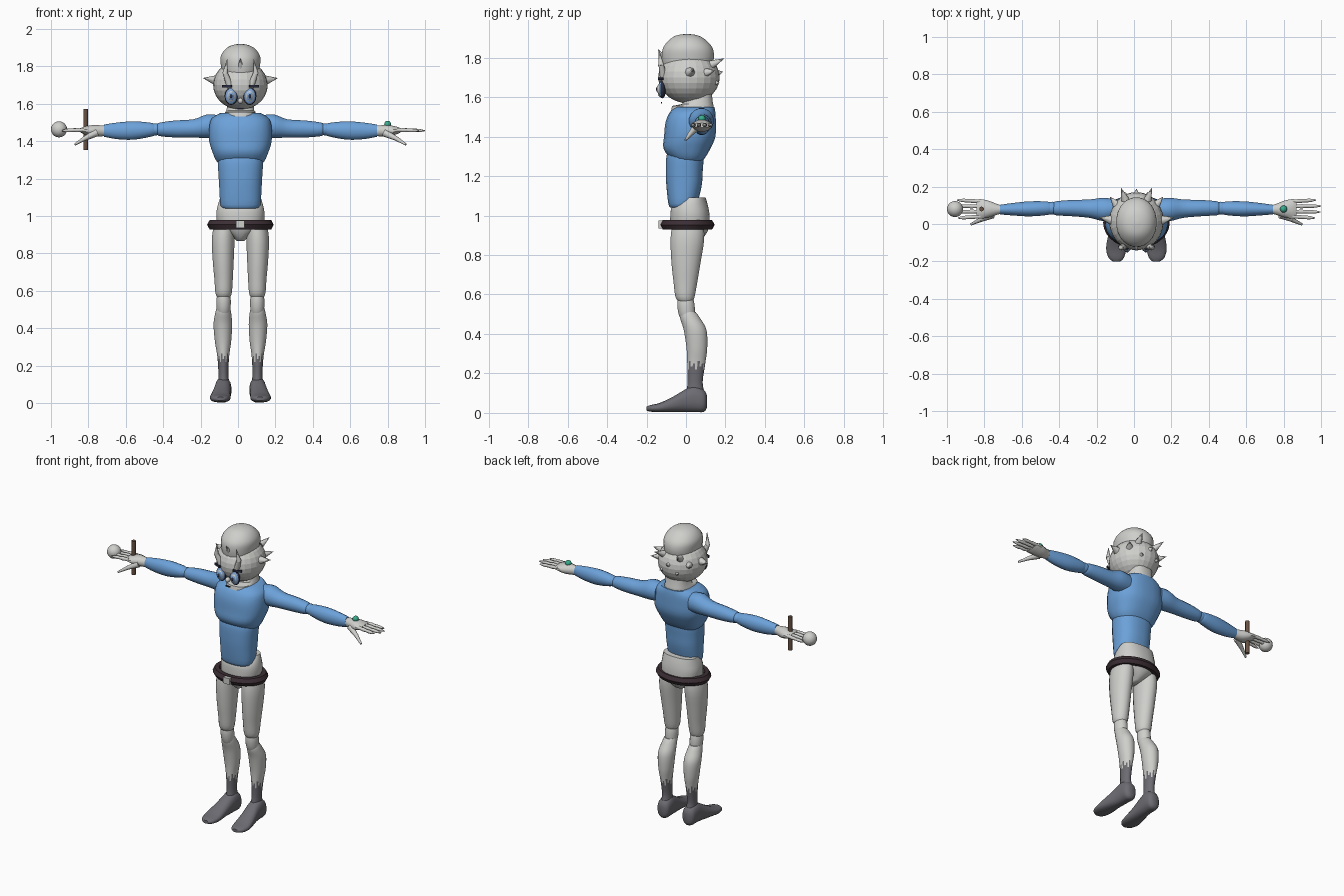
import bpy, bmesh, math
from mathutils import Vector

if "Cube" in bpy.data.objects:
    bpy.data.objects.remove(bpy.data.objects["Cube"])

C = 0.013  # body midline in x


def mat(name, r, g, b):
    m = bpy.data.materials.new(name)
    m.diffuse_color = (r, g, b, 1)
    m.use_nodes = True
    m.node_tree.nodes["Principled BSDF"].inputs["Base Color"].default_value = m.diffuse_color
    return m


GREY = mat("pale grey", .62, .62, .60)
BLUE = mat("shirt blue", .15, .36, .70)
BOOT = mat("boot grey", .15, .15, .17)
BELT = mat("dark plum", .045, .028, .035)
WOOD = mat("brown wood", .14, .085, .055)
GEM = mat("teal", .04, .42, .27)
IRIS = mat("eye blue", .22, .38, .66)
DARK = mat("near black", .02, .025, .05)


def finish(bm, name, m, angle=40):
    bmesh.ops.recalc_face_normals(bm, faces=bm.faces)
    me = bpy.data.meshes.new(name)
    bm.to_mesh(me)
    bm.free()
    ob = bpy.data.objects.new(name, me)
    bpy.context.collection.objects.link(ob)
    me.materials.append(m)
    if angle:
        bpy.ops.object.select_all(action='DESELECT')
        ob.select_set(True)
        bpy.context.view_layer.objects.active = ob
        bpy.ops.object.shade_smooth_by_angle(angle=math.radians(angle))
    return ob


def spline(rows, sub):
    """Catmull-Rom interpolation of section rows."""
    out = []
    for i in range(len(rows) - 1):
        p = [rows[max(0, min(len(rows) - 1, i + k))] for k in (-1, 0, 1, 2)]
        for j in range(sub):
            t = j / sub
            out.append([.5 * (2*b + (c-a)*t + (2*a-5*b+4*c-d)*t*t + (3*b-a-3*c+d)*t**3)
                        for a, b, c, d in zip(*p)])
    return out + [list(rows[-1])]


def loft(name, m, axis, rows, n=16, sub=3, power=2, angle=45):
    """Rows are (position, centre a, centre b, radius a, radius b) along an axis."""
    bm = bmesh.new()
    rings = []
    for t, a, b, ra, rb in spline(rows, sub):
        ring = []
        for i in range(n):
            u = 2 * math.pi * (i + .5) / n
            cu, su = math.cos(u), math.sin(u)
            p = a + ra * math.copysign(abs(cu) ** (2 / power), cu)
            q = b + rb * math.copysign(abs(su) ** (2 / power), su)
            co = {'x': (t, p, q), 'y': (p, t, q), 'z': (p, q, t)}[axis]
            ring.append(bm.verts.new(co))
        rings.append(ring)
    for r0, r1 in zip(rings, rings[1:]):
        for i in range(n):
            k = (i + 1) % n
            bm.faces.new((r0[i], r0[k], r1[k], r1[i]))
    bm.faces.new(rings[0])
    bm.faces.new(rings[-1])
    return finish(bm, name, m, angle)


def stack(name, m, rows, **kw):
    """Vertical loft on the midline: rows are (z, half width, front y, back y)."""
    return loft(name, m, 'z', [(z, C, (f + b) / 2, w, (b - f) / 2) for z, w, f, b in rows], **kw)


def ball(name, m, pos, rad, seg=16, rings=10, angle=60):
    bm = bmesh.new()
    bmesh.ops.create_uvsphere(bm, u_segments=seg, v_segments=rings, radius=1)
    bmesh.ops.scale(bm, vec=rad, verts=bm.verts)
    bmesh.ops.translate(bm, vec=pos, verts=bm.verts)
    return finish(bm, name, m, angle)


def cone(name, m, base, tip, r0, r1=.001, n=8):
    a, b = Vector(base), Vector(tip)
    bm = bmesh.new()
    bmesh.ops.create_cone(bm, cap_ends=True, segments=n, radius1=r0, radius2=r1, depth=(b - a).length)
    ob = finish(bm, name, m, 50)
    ob.location = (a + b) / 2
    ob.rotation_mode = 'QUATERNION'
    ob.rotation_quaternion = (b - a).to_track_quat('Z', 'Y')
    return ob


def box(name, m, pos, size, rz=0):
    bm = bmesh.new()
    bmesh.ops.create_cube(bm, size=1)
    bmesh.ops.scale(bm, vec=size, verts=bm.verts)
    ob = finish(bm, name, m, 0)
    ob.location, ob.rotation_euler = pos, (0, 0, rz)
    return ob


# Torso
stack("chest", BLUE, [(1.25, .085, -.03, .06), (1.29, .127, -.08, .095), (1.34, .150, -.115, .125),
                      (1.40, .168, -.112, .15), (1.47, .168, -.105, .152), (1.52, .155, -.085, .15),
                      (1.55, .11, -.055, .145)], n=24, power=2.5)
stack("abdomen", BLUE, [(1.04, .095, -.08, .045), (1.06, .108, -.09, .058), (1.15, .114, -.10, .08),
                        (1.22, .118, -.103, .085), (1.30, .122, -.10, .09), (1.35, .11, -.08, .08)],
      n=24, power=2.4)
stack("neck", GREY, [(1.49, .085, -.085, .13), (1.555, .083, -.072, .142), (1.565, .075, -.02, .138),
                     (1.63, .07, .01, .13)], n=16, sub=1, power=2.6)

# Hips, belt and buckle
stack("pelvis", GREY, [(.865, .02, -.03, .05), (.89, .045, -.055, .09), (.94, .115, -.078, .118),
                       (1.0, .130, -.080, .120), (1.05, .124, -.07, .112), (1.09, .112, -.02, .10)],
      n=24, power=2.3)
bm = bmesh.new()
rings = []
for i in range(28):
    u = 2 * math.pi * i / 28
    rings.append([bm.verts.new((C + (.152 + .026 * math.cos(v)) * math.cos(u),
                                .007 + (.112 + .026 * math.cos(v)) * math.sin(u),
                                .953 + .028 * math.sin(v)))
                  for v in (k * math.pi / 3 for k in range(6))])
for i in range(28):
    for k in range(6):
        a, b = rings[i], rings[(i + 1) % 28]
        bm.faces.new((a[k], b[k], b[(k + 1) % 6], a[(k + 1) % 6]))
finish(bm, "belt", BELT, 35)
box("belt_buckle", GREY, (C, -.128, .955), (.045, .024, .04))

# Head with a domed cap
ball("head", GREY, (C, .015, 1.70), (.146, .156, .132), 24, 14, 0)
stack("head_dome", GREY, [(1.75, .098, -.115, .13), (1.80, .105, -.123, .143), (1.85, .107, -.117, .135),
                          (1.89, .083, -.085, .10), (1.912, .048, -.05, .062), (1.92, .008, -.003, .013)],
      n=24, power=2.1)
box("mouth", DARK, (C, -.124, 1.572), (.032, .006, .008))
ball("nose", GREY, (C, -.125, 1.615), (.016, .018, .016), 10, 6)
cone("forehead_horn", GREY, (C, -.108, 1.795), (C, -.142, 1.842), .016)
cone("back_spike", GREY, (C, .155, 1.72), (C, .187, 1.728), .02)

for s, side in ((1, "left"), (-1, "right")):
    def X(v):
        return C + s * v

    # Eyes and brows
    for part, m, y, w, h in (("eye_rim", DARK, -.120, .035, .047), ("eye", IRIS, -.1225, .032, .044),
                             ("eye_white", GREY, -.1285, .022, .031), ("eye_iris", IRIS, -.131, .019, .027),
                             ("pupil", DARK, -.1345, .011, .017)):
        ball(f"{side}_{part}", m, (X(.05), y, 1.64), (w, .018, h), 16, 8)
    box(f"{side}_brow", DARK, (X(.072), -.128, 1.693), (.055, .009, .014), s * .35)

    # Horns and the ring of head spikes
    cone(f"{side}_brow_horn_base", GREY, (X(.055), -.112, 1.69), (X(.082), -.126, 1.765), .02, .014)
    cone(f"{side}_brow_horn_tip", GREY, (X(.082), -.126, 1.76), (X(.07), -.137, 1.84), .015)
    for b, t, r in (((.13, .02, 1.725), (.199, .035, 1.737), .028),
                    ((.108, .105, 1.725), (.142, .145, 1.735), .022),
                    ((.06, .13, 1.765), (.082, .192, 1.795), .022),
                    ((.05, .14, 1.675), (.062, .17, 1.672), .02)):
        cone(f"{side}_head_spike", GREY, (X(b[0]), b[1], b[2]), (X(t[0]), t[1], t[2]), r)

    # Arms
    def limb(name, m, rows, **kw):
        return loft(f"{side}_{name}", m, 'x', [(X(r[0]), *r[1:]) for r in rows], **kw)

    limb("upper_arm", BLUE, [(.12, .08, 1.48, .055, .06), (.18, .078, 1.48, .063, .064),
                             (.25, .082, 1.468, .05, .05), (.35, .085, 1.465, .044, .046),
                             (.43, .084, 1.463, .038, .037), (.445, .084, 1.463, .028, .028)])
    limb("elbow", BLUE, [(.42, .084, 1.463, .025, .024), (.45, .085, 1.463, .035, .033),
                         (.48, .084, 1.462, .028, .027)])
    limb("forearm", BLUE, [(.45, .084, 1.462, .028, .028), (.48, .084, 1.461, .037, .038),
                           (.57, .081, 1.457, .041, .050), (.66, .079, 1.455, .034, .045),
                           (.73, .077, 1.456, .026, .033)])

    # Hands
    limb("palm", GREY, [(.71, .077, 1.455, .022, .026), (.74, .078, 1.455, .028, .03),
                        (.79, .08, 1.455, .046, .032), (.835, .081, 1.457, .054, .021),
                        (.855, .081, 1.458, .048, .012)], n=12)
    for k, tip in enumerate((.955, .983, .986, .960)):
        y0, y1 = .040 + .027 * k, .032 + .032 * k
        rows = []
        for j in range(7):
            f, r = j / 6, (.0125, .010, .012, .009, .0105, .0085, .003)[j]
            rows.append((.835 + (tip - .835) * f, y0 + (y1 - y0) * f, 1.460 - .004 * f, r, r))
        limb(f"finger_{k + 1}", GREY, rows, n=8, sub=1)
    cone(f"{side}_thumb_base", GREY, (X(.77), .05, 1.445), (X(.835), .022, 1.413), .021, .012)
    cone(f"{side}_thumb_tip", GREY, (X(.83), .024, 1.416), (X(.885), -.002, 1.382), .013, .006)

    # Legs
    def leg(name, m, rows, **kw):
        return loft(f"{side}_{name}", m, 'z',
                    [(z, X(x), (f + b) / 2, w, (b - f) / 2) for z, x, w, f, b in rows], **kw)

    leg("thigh", GREY, [(.565, .09, .035, -.04, .035), (.59, .09, .045, -.055, .045),
                        (.66, .09, .050, -.064, .058), (.76, .092, .057, -.075, .075),
                        (.88, .092, .062, -.08, .094), (.96, .085, .055, -.07, .09)])
    leg("knee", GREY, [(.46, .09, .028, -.02, .04), (.50, .09, .037, -.038, .046),
                       (.55, .09, .039, -.045, .044), (.59, .09, .032, -.04, .035)])
    shin = leg("shin", GREY, [(.11, .09, .030, .002, .092), (.16, .091, .027, .008, .085),
                              (.25, .092, .032, .006, .098), (.33, .093, .044, .002, .108),
                              (.42, .094, .050, -.012, .104), (.48, .092, .043, -.03, .072),
                              (.51, .091, .036, -.03, .05)], n=24, sub=6)
    shin.data.materials.append(BOOT)
    for i, p in enumerate(shin.data.polygons):  # ragged boot top
        if p.center.z < .232 + (.035, 0, .018, -.02)[i % 4]:
            p.material_index = 1
    loft(f"{side}_boot_foot", BOOT, 'y',
         [(y, X(x), (lo + hi) / 2, w, (hi - lo) / 2) for y, x, w, lo, hi in
          ((.106, .09, .02, .025, .09), (.09, .091, .040, .004, .118), (.045, .092, .044, .003, .138),
           (0, .095, .045, .003, .122), (-.06, .102, .050, .003, .086), (-.13, .108, .055, .003, .052),
           (-.18, .108, .042, .006, .040), (-.2, .106, .02, .012, .032))], n=16, power=2.4)

# Held and attached items
ball("hand_ball", GREY, (-.957, .08, 1.463), (.043, .043, .043), 20, 12)
cone("wooden_stick", WOOD, (-.815, .08, 1.352), (-.815, .08, 1.573), .013, .013, 10)
ball("hand_gem", GEM, (.80, .08, 1.49), (.019, .019, .019), 14, 8)
